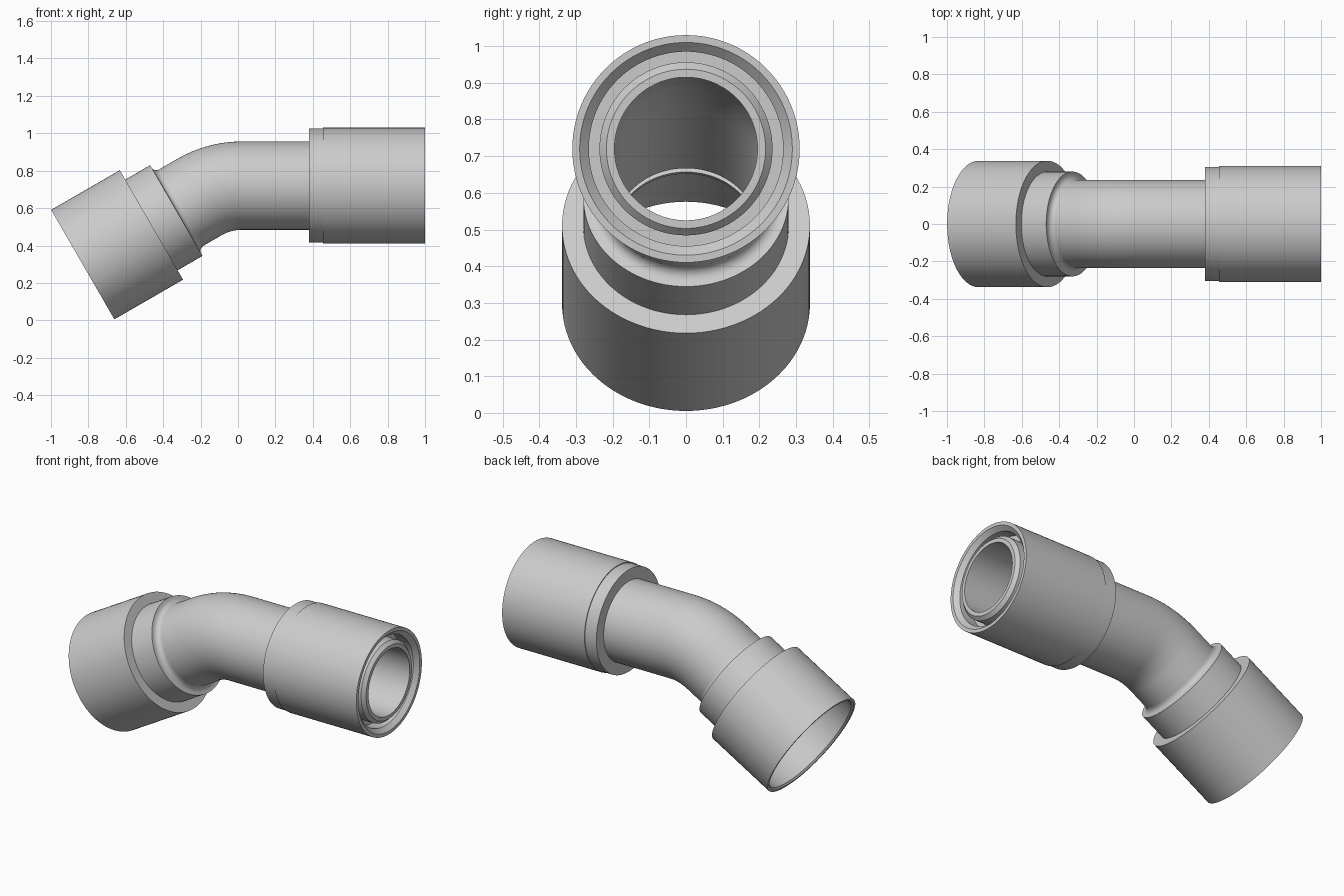
import bpy, bmesh, math
from mathutils import Vector, Matrix

if "Cube" in bpy.data.objects:
    bpy.data.objects.remove(bpy.data.objects["Cube"])

SEG = 96
grey = bpy.data.materials.new("light_grey")
grey.diffuse_color = (0.6, 0.6, 0.6, 1)
grey.use_nodes = True
grey.node_tree.nodes["Principled BSDF"].inputs["Base Color"].default_value = grey.diffuse_color


def finish(name, bm):
    bmesh.ops.recalc_face_normals(bm, faces=bm.faces)
    mesh = bpy.data.meshes.new(name)
    bm.to_mesh(mesh)
    bm.free()
    mesh.materials.append(grey)
    ob = bpy.data.objects.new(name, mesh)
    bpy.context.collection.objects.link(ob)
    bpy.ops.object.select_all(action='DESELECT')
    ob.select_set(True)
    bpy.context.view_layer.objects.active = ob
    bpy.ops.object.shade_smooth_by_angle(angle=math.radians(20))
    return ob


def ring_loop(name, stations):
    """Skin a closed sequence of rings: (centre, axis tilt, radius)."""
    bm = bmesh.new()
    rings = []
    for c, tilt, r in stations:
        up = Vector((-math.sin(tilt), 0, math.cos(tilt)))
        side = Vector((0, 1, 0))
        rings.append([bm.verts.new(c + r * (math.cos(a) * up + math.sin(a) * side))
                      for a in (2 * math.pi * i / SEG for i in range(SEG))])
    for k, ring in enumerate(rings):
        nxt = rings[(k + 1) % len(rings)]
        for i in range(SEG):
            j = (i + 1) % SEG
            bm.faces.new((ring[i], ring[j], nxt[j], nxt[i]))
    return finish(name, bm)


def lathe(name, origin, tilt, profile):
    """Closed profile of (distance along axis, radius)."""
    d = Vector((math.cos(tilt), 0, math.sin(tilt)))
    return ring_loop(name, [(origin + d * t, tilt, r) for t, r in profile])


TILT = math.radians(30)
AXIS_Z = 0.72
OUT, BORE = 0.236, 0.195
low_end = Vector((-0.83, 0, 0.298))
low_dir = Vector((math.cos(TILT), 0, math.sin(TILT)))

# Bent pipe: sloped run, 30 degree bend, level run
BEND_R, BEND_X = 0.45, 0.02
path = [(low_end + low_dir * 0.40, TILT)]
for i in range(17):
    a = TILT * (1 - i / 16)
    path.append((Vector((BEND_X - BEND_R * math.sin(a), 0,
                         AXIS_Z - BEND_R * (1 - math.cos(a)))), a))
tip = Vector((1.0, 0, AXIS_Z))
outer = [(c, a, OUT) for c, a in path]
outer += [(tip - Vector((0.02, 0, 0)), 0, OUT), (tip, 0, 0.217)]
inner = [(tip, 0, BORE)] + [(c, a, BORE) for c, a in reversed(path)]
ring_loop("bent_pipe", outer + inner)

# Level end sleeve with a stepped collar and a chamfered mouth
lathe("level_sleeve", Vector((0, 0, AXIS_Z)), 0, [
    (0.38, 0.23), (0.38, 0.305), (0.455, 0.305), (0.455, 0.31), (1.0, 0.31),
    (1.0, 0.29), (0.975, 0.265), (0.90, 0.265), (0.90, 0.23)])

# Sloped end socket with narrower collar, filleted into the pipe
fillet = [(0.578 + 0.03 * (1 - math.sin(a)), OUT + 0.03 * (1 - math.cos(a)))
          for a in (math.pi / 2 * i / 6 for i in range(7))]
lathe("sloped_socket", low_end, TILT, [
    (0.0, 0.325), (0.0, 0.338), (0.424, 0.338), (0.424, 0.28), (0.578, 0.28)]
    + fillet[::-1] + [(0.59, 0.225), (0.38, 0.225), (0.38, BORE), (0.37, BORE),
                      (0.37, 0.315), (0.01, 0.315)])
